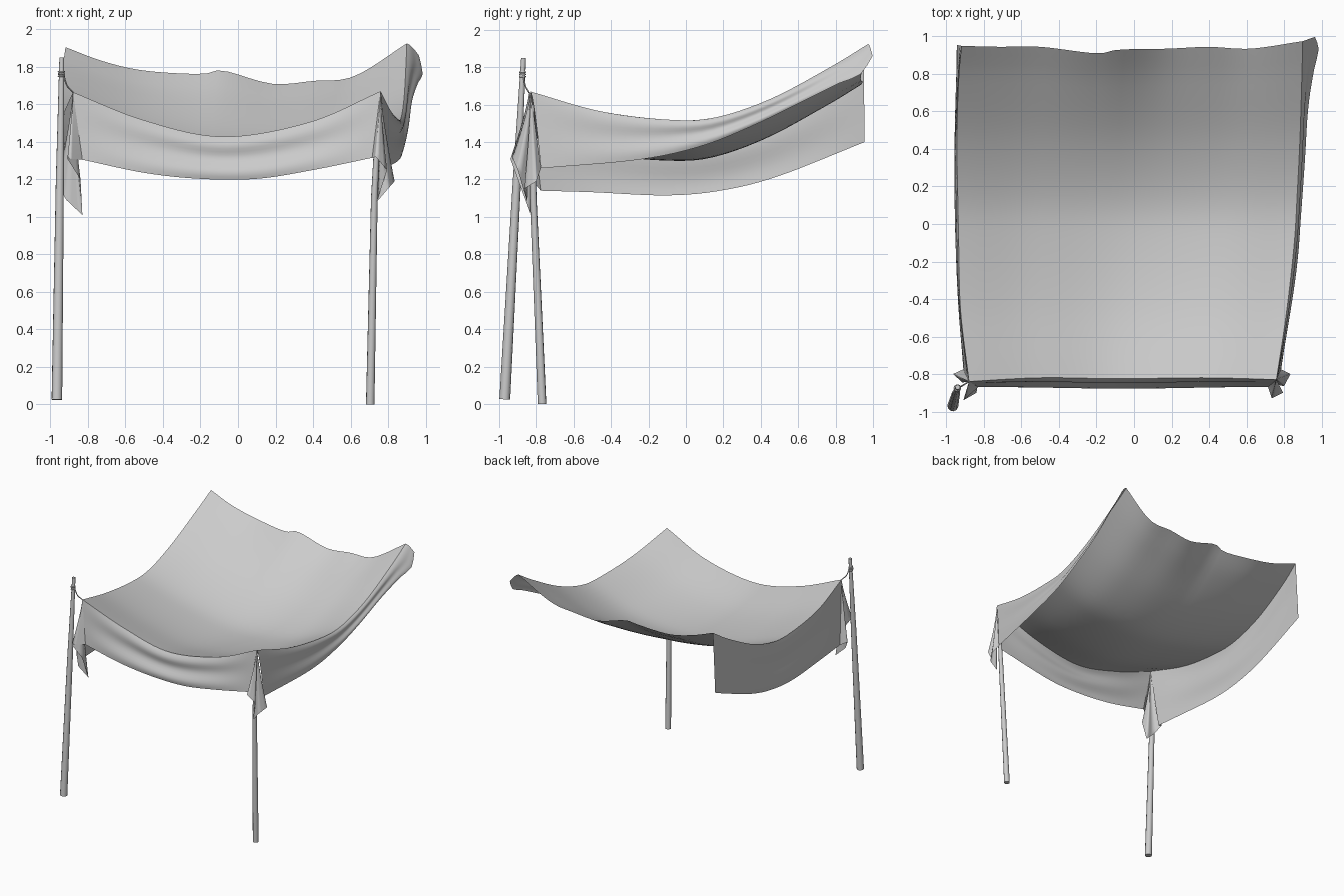
import bpy, bmesh
from math import sin, pi
from mathutils import Vector as V

if "Cube" in bpy.data.objects:
    bpy.data.objects.remove(bpy.data.objects["Cube"])


def spline(pts, n):
    """n+1 evenly spaced points on a smooth curve through pts."""
    p = [V(q) for q in pts]
    p = [2 * p[0] - p[1]] + p + [2 * p[-1] - p[-2]]
    dense = []
    for i in range(1, len(p) - 2):
        a, b, c, d = p[i - 1:i + 3]
        for k in range(20):
            t = k / 20
            dense.append(0.5 * (2 * b + (c - a) * t + (2 * a - 5 * b + 4 * c - d) * t * t
                                + (3 * b - a - 3 * c + d) * t ** 3))
    dense.append(p[-2])
    dist = [0.0]
    for a, b in zip(dense, dense[1:]):
        dist.append(dist[-1] + (b - a).length)
    out, j = [], 0
    for i in range(n + 1):
        s = dist[-1] * i / n
        while j < len(dense) - 2 and dist[j + 1] < s:
            j += 1
        f = (s - dist[j]) / max(dist[j + 1] - dist[j], 1e-9)
        out.append(dense[j].lerp(dense[j + 1], min(f, 1)))
    return out


def grid_object(name, rows):
    m, w = len(rows), len(rows[0])
    faces = [(i * w + j, i * w + j + 1, (i + 1) * w + j + 1, (i + 1) * w + j)
             for i in range(m - 1) for j in range(w - 1)]
    me = bpy.data.meshes.new(name)
    me.from_pydata([tuple(v) for r in rows for v in r], [], faces)
    bm = bmesh.new()
    bm.from_mesh(me)
    bmesh.ops.remove_doubles(bm, verts=bm.verts, dist=0.0005)
    bmesh.ops.recalc_face_normals(bm, faces=bm.faces)
    bm.to_mesh(me)
    bm.free()
    ob = bpy.data.objects.new(name, me)
    bpy.context.collection.objects.link(ob)
    for f in me.polygons:
        f.use_smooth = True
    return ob


def hang(name, top, bottom, out, bulge, ripple, ease=1.0, n=14):
    """Cloth hanging from a top edge to a hem, billowing outwards in swags."""
    out, w = V(out), len(top) - 1
    rows = []
    for i in range(n + 1):
        v, row = i / n, []
        for j, (a, b) in enumerate(zip(top, bottom)):
            p = a.lerp(b, v ** ease)
            p.z = a.z + (b.z - a.z) * v
            row.append(p + out * sin(pi * j / w) *
                       (bulge * sin(pi * v) + ripple * sin(3 * pi * v)))
        rows.append(row)
    return grid_object(name, rows)


def tube(name, pts, radii, sides=10):
    cu = bpy.data.curves.new(name, 'CURVE')
    cu.dimensions = '3D'
    cu.bevel_depth = 1
    cu.bevel_resolution = max(0, sides // 2 - 2)
    cu.use_fill_caps = True
    sp = cu.splines.new('POLY')
    sp.points.add(len(pts) - 1)
    for p, c, r in zip(sp.points, pts, radii):
        p.co = (*c, 1)
        p.radius = r
    ob = bpy.data.objects.new(name, cu)
    bpy.context.collection.objects.link(ob)
    return ob


# Four edges of the sagging canopy sheet; the back edge also has a wavy version
N = 32
FL, FR = (-0.88, -0.84, 1.665), (0.76, -0.83, 1.67)
BL, BR = (-0.92, 0.95, 1.905), (0.90, 0.975, 1.925)
front = spline([FL, (-0.5, -0.82, 1.515), (-0.08, -0.825, 1.428), (0.38, -0.82, 1.505), FR], N)
back = spline([BL, (-0.5, 0.945, 1.79), (0.05, 0.935, 1.725), (0.5, 0.94, 1.755), BR], N)
wavy = spline([BL, (-0.72, 0.945, 1.83), (-0.5, 0.945, 1.78), (-0.2, 0.91, 1.762),
               (-0.08, 0.93, 1.78), (0.18, 0.935, 1.71), (0.4, 0.945, 1.725),
               (0.62, 0.935, 1.75), BR], N)
left = spline([FL, (-0.925, -0.46, 1.565), (-0.935, -0.1, 1.52), (-0.94, 0.15, 1.53),
               (-0.945, 0.45, 1.625), (-0.935, 0.77, 1.79), BL], N)
right = spline([FR, (0.815, -0.46, 1.565), (0.855, -0.1, 1.52), (0.87, 0.15, 1.53),
                (0.885, 0.45, 1.63), (0.895, 0.77, 1.80), BR], N)

# Canopy sheet blended between its edges
rows = []
for i in range(N + 1):
    v, row = i / N, []
    for j in range(N + 1):
        u = j / N
        corner = V(FL).lerp(V(FR), u).lerp(V(BL).lerp(V(BR), u), v)
        p = front[j].lerp(back[j], v) + left[i].lerp(right[i], u) - corner
        row.append(p + (wavy[j] - back[j]) * v ** 5)
    rows.append(row)
grid_object("canopy_sheet", rows)

# Hanging flaps on the front and both sides
front_hem = [(-0.83, -0.87, 1.305), (-0.5, -0.87, 1.235), (-0.2, -0.87, 1.203),
             (0.1, -0.87, 1.203), (0.4, -0.87, 1.25), (0.715, -0.87, 1.315)]
left_hem = [(-0.91, -0.775, 1.14), (-0.93, -0.5, 1.132), (-0.945, -0.1, 1.115),
            (-0.95, 0.2, 1.143), (-0.95, 0.5, 1.22), (-0.945, 0.955, 1.40)]
right_hem = [(0.785, -0.775, 1.26), (0.86, -0.26, 1.305), (0.885, 0.07, 1.375),
             (0.905, 0.34, 1.48), (0.925, 0.61, 1.61), (0.96, 0.82, 1.715),
             (0.985, 0.93, 1.76), (0.965, 0.998, 1.86)]
hang("front_flap", front, spline(front_hem, N), (0, -1, 0), 0.006, 0.012)
hang("left_flap", left, spline(left_hem, N), (-1, 0, 0), 0.002, 0.008)
hang("right_flap", right, spline(right_hem, N), (1, 0, 0), 0.004, 0.008, 0.7)


# Folded cloth corners gathered below the two front points
def corner_ear(name, apex, hem):
    pts = [V(h) for h in hem]
    path = []
    for a, b in zip(pts, pts[1:]):
        path += [a.lerp(b, k / 3) for k in range(3)]
    path.append(pts[-1])
    ends = len(path) - 1
    rows = []
    for i in range(13):
        v, row = i / 12, []
        for j, p in enumerate(path):
            # inner folds stay pinched near the apex, outer seams stay straight
            t = v ** (1 + 0.5 * sin(pi * j / ends))
            q = V(apex).lerp(p, t)
            q.z = apex[2] + (p.z - apex[2]) * v
            row.append(q)
        rows.append(row)
    grid_object(name, rows)


corner_ear("left_corner_fold", FL,
           [left_hem[0], (-0.965, -0.80, 1.17), (-0.915, -0.845, 1.09), (-0.83, -0.83, 1.01),
            (-0.84, -0.90, 1.20), (-0.91, -0.94, 1.31), front_hem[0]])
corner_ear("right_corner_fold", FR,
           [right_hem[0], (0.835, -0.80, 1.19), (0.80, -0.865, 1.15), (0.74, -0.85, 1.08),
            (0.795, -0.90, 1.25), (0.735, -0.93, 1.32), front_hem[-1]])

# Slanted tapering poles
tube("left_pole", [(-0.966, -0.97, 0.025), (-0.95, -0.905, 1.2), (-0.94, -0.87, 1.85)],
     [0.029, 0.022, 0.013])
tube("right_pole", [(0.705, -0.768, 0.0), (0.727, -0.815, 1.1), (0.75, -0.822, 1.60)],
     [0.023, 0.018, 0.012])

# Rope bindings and the tie from the left pole to the cloth
for k, z in enumerate((1.75, 1.762, 1.774)):
    bpy.ops.mesh.primitive_torus_add(major_radius=0.015, minor_radius=0.005, major_segments=14,
                                     minor_segments=6, location=(-0.942, -0.875, z))
    bpy.context.object.name = f"rope_binding_{k + 1}"
    bpy.ops.object.shade_smooth()
rope = spline([(-0.93, -0.87, 1.755), (-0.912, -0.86, 1.70), FL], 8)
tube("tie_rope", rope, [0.004] * 9, 6)
